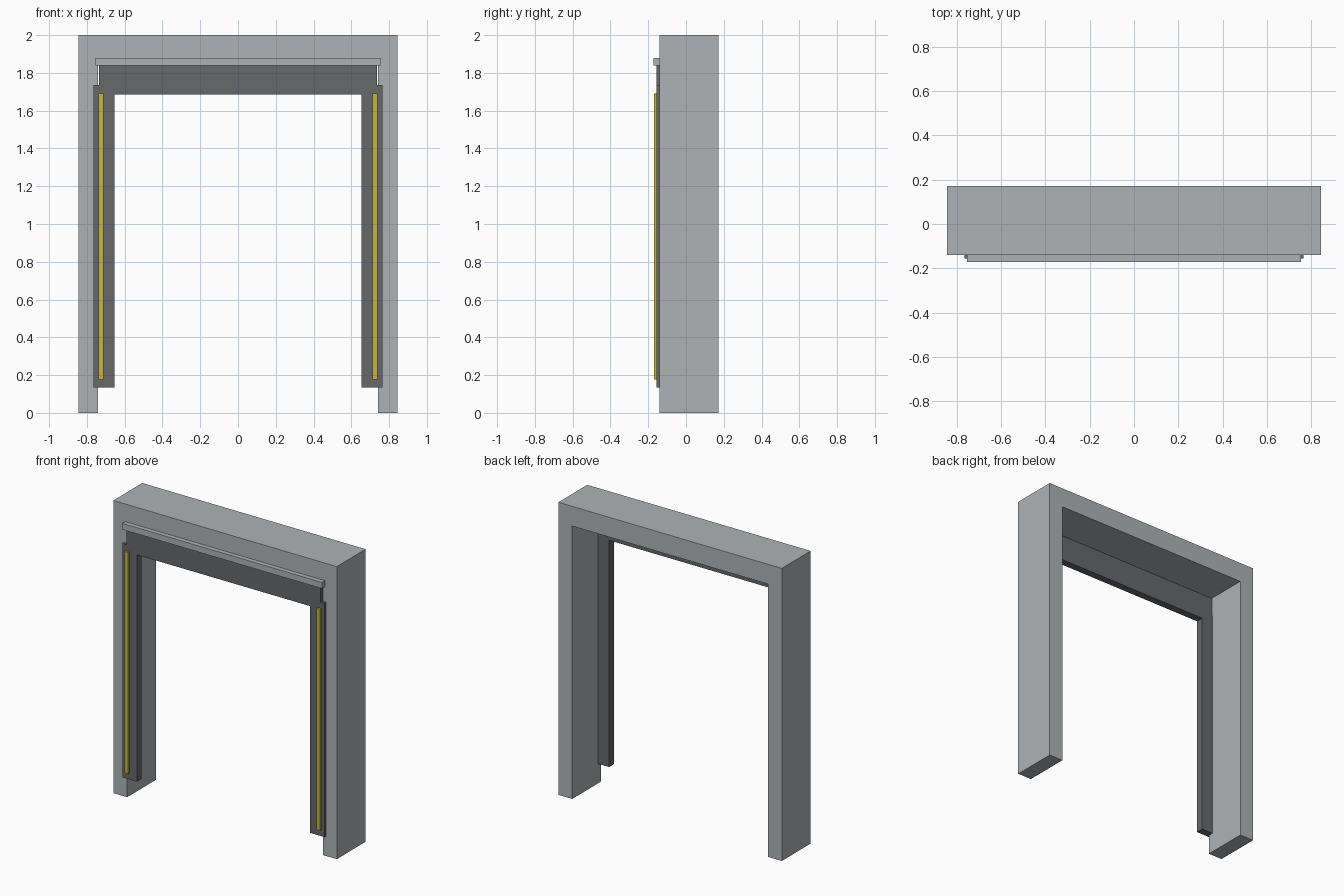
import bpy
import bmesh

cube = bpy.data.objects.get("Cube")
if cube:
    bpy.data.objects.remove(cube, do_unlink=True)


def make_material(name, rgb):
    mat = bpy.data.materials.new(name)
    mat.use_nodes = True
    colour = (*rgb, 1)
    mat.diffuse_color = colour
    mat.node_tree.nodes["Principled BSDF"].inputs["Base Color"].default_value = colour
    return mat


light_grey = make_material("light grey", (0.43, 0.45, 0.46))
dark_grey = make_material("dark grey", (0.135, 0.138, 0.147))
yellow = make_material("yellow", (0.58, 0.46, 0.05))


def extrude_profile(name, outline, front, back, mat):
    """Extrude an x-z outline from the front depth to the back depth."""
    bm = bmesh.new()
    face = bm.faces.new([bm.verts.new((x, front, z)) for x, z in outline])
    result = bmesh.ops.extrude_face_region(bm, geom=[face])
    moved = [g for g in result["geom"] if isinstance(g, bmesh.types.BMVert)]
    bmesh.ops.translate(bm, verts=moved, vec=(0, back - front, 0))
    bmesh.ops.recalc_face_normals(bm, faces=bm.faces)
    mesh = bpy.data.meshes.new(name)
    bm.to_mesh(mesh)
    bm.free()
    mesh.materials.append(mat)
    obj = bpy.data.objects.new(name, mesh)
    bpy.context.collection.objects.link(obj)
    return obj


def mirrored(half):
    """Complete a right-hand outline with its mirror image."""
    return half + [(-x, z) for x, z in reversed(half)]


def rectangle(x0, x1, z0, z1):
    return [(x0, z0), (x1, z0), (x1, z1), (x0, z1)]


# Doorway surround: two posts and a lintel
extrude_profile("door_frame",
                mirrored([(0.74, 1.865), (0.74, 0), (0.845, 0), (0.845, 2)]),
                -0.14, 0.172, light_grey)

# Dark seal: side pads joined by a narrower header curtain
extrude_profile("seal_curtain",
                mirrored([(0.655, 1.685), (0.655, 0.135), (0.765, 0.135),
                          (0.765, 1.735), (0.735, 1.735), (0.735, 1.86)]),
                -0.156, -0.105, dark_grey)

# Rain guard above the curtain
extrude_profile("rain_guard", rectangle(-0.755, 0.755, 1.838, 1.88),
                -0.172, -0.135, light_grey)

# Guide stripes on the side pads
for side, sign in (("left", 1), ("right", -1)):
    extrude_profile(side + "_guide_stripe",
                    rectangle(sign * 0.712, sign * 0.739, 0.178, 1.69),
                    -0.17, -0.15, yellow)
